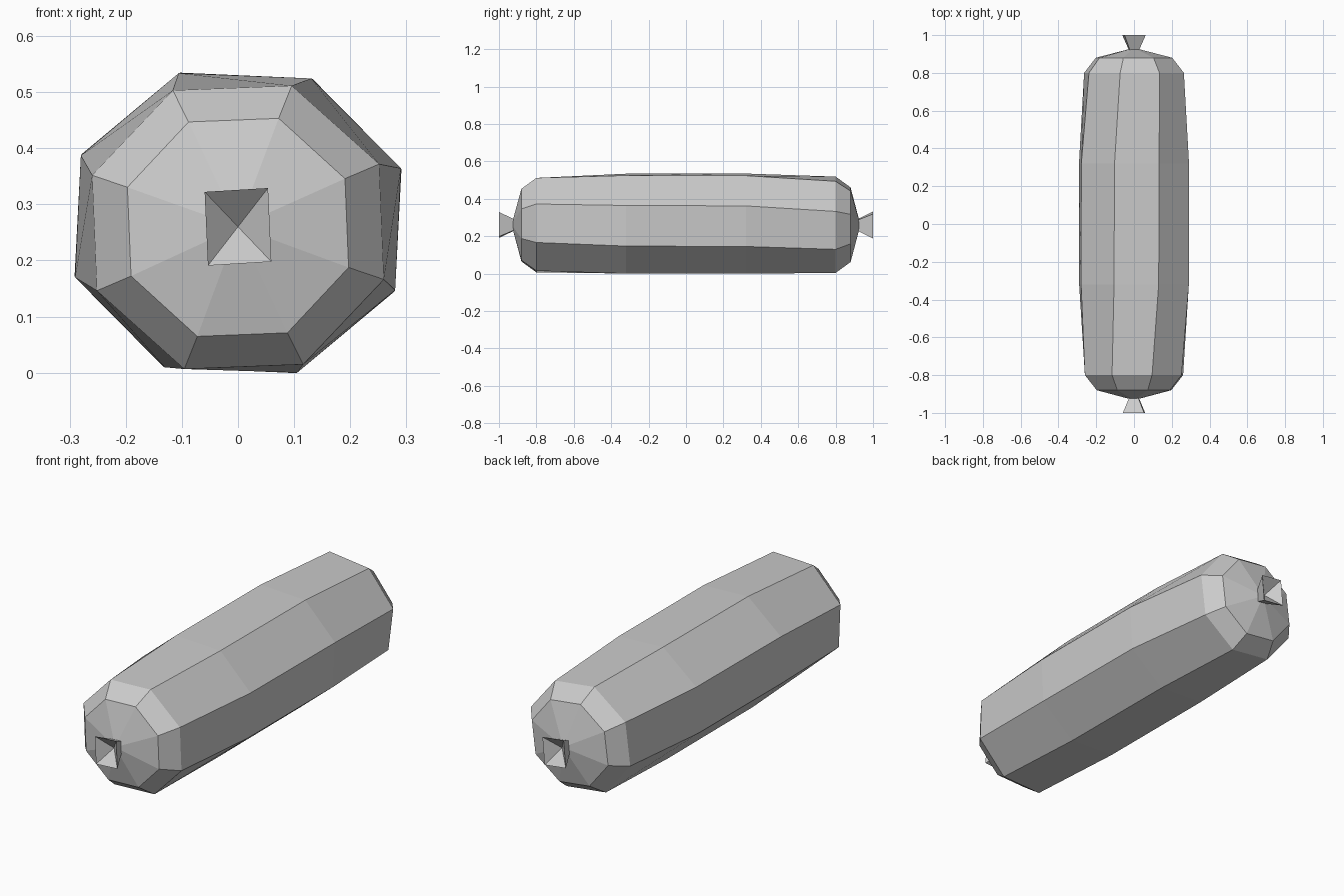
import bpy, bmesh
from math import sin, cos, radians

if "Cube" in bpy.data.objects:
    bpy.data.objects.remove(bpy.data.objects["Cube"], do_unlink=True)

grey = bpy.data.materials.new("plain grey")
grey.use_nodes = True
colour = (0.6, 0.6, 0.6, 1)
grey.diffuse_color = colour
grey.node_tree.nodes["Principled BSDF"].inputs["Base Color"].default_value = colour


def ring(bm, sides, y, rx, rz, z, turn):
    """Closed elliptical ring facing along y, starting at angle turn."""
    angles = [radians(turn + 360 * i / sides) for i in range(sides)]
    return [bm.verts.new((rx * cos(a), y, z + rz * sin(a))) for a in angles]


def bridge(bm, a, b):
    for i in range(len(a)):
        j = (i + 1) % len(a)
        bm.faces.new((a[i], a[j], b[j], b[i]))


def fan(bm, loop, tip):
    for i in range(len(loop)):
        bm.faces.new((loop[i], loop[(i + 1) % len(loop)], tip))


def finish(bm, name):
    bmesh.ops.recalc_face_normals(bm, faces=bm.faces)
    mesh = bpy.data.meshes.new(name)
    bm.to_mesh(mesh)
    bm.free()
    mesh.materials.append(grey)
    obj = bpy.data.objects.new(name, mesh)
    bpy.context.collection.objects.link(obj)


# Body: eight-sided casing, slightly twisted from end to end
# Each section: y, x radius, z radius, centre height, turn
sections = [
    (-0.925, 0.03, 0.03, 0.26, 24.8),
    (-0.88, 0.21, 0.207, 0.259, 24.8),
    (-0.8, 0.277, 0.269, 0.259, 24.8),
    (-0.32, 0.309, 0.284, 0.267, 20),
    (0.32, 0.309, 0.284, 0.267, 19.5),
    (0.8, 0.274, 0.267, 0.261, 15.5),
    (0.88, 0.21, 0.207, 0.261, 15.5),
    (0.925, 0.03, 0.03, 0.26, 15.5),
]
bm = bmesh.new()
rings = [ring(bm, 8, *s) for s in sections]
for a, b in zip(rings, rings[1:]):
    bridge(bm, a, b)
bm.faces.new(rings[0])
bm.faces.new(rings[-1])
finish(bm, "casing")

# Knots: flared square ends with a hollow pyramid dish
for name, side, tilt in (("front_knot", -1, 3), ("back_knot", 1, -6)):
    bm = bmesh.new()
    base = ring(bm, 4, side * 0.92, 0.034, 0.042, 0.26, 45 + tilt)
    rim = ring(bm, 4, side, 0.08, 0.093, 0.26, 45 + tilt)
    bridge(bm, base, rim)
    fan(bm, rim, bm.verts.new((0, side * 0.94, 0.26)))
    bm.faces.new(base)
    finish(bm, name)
